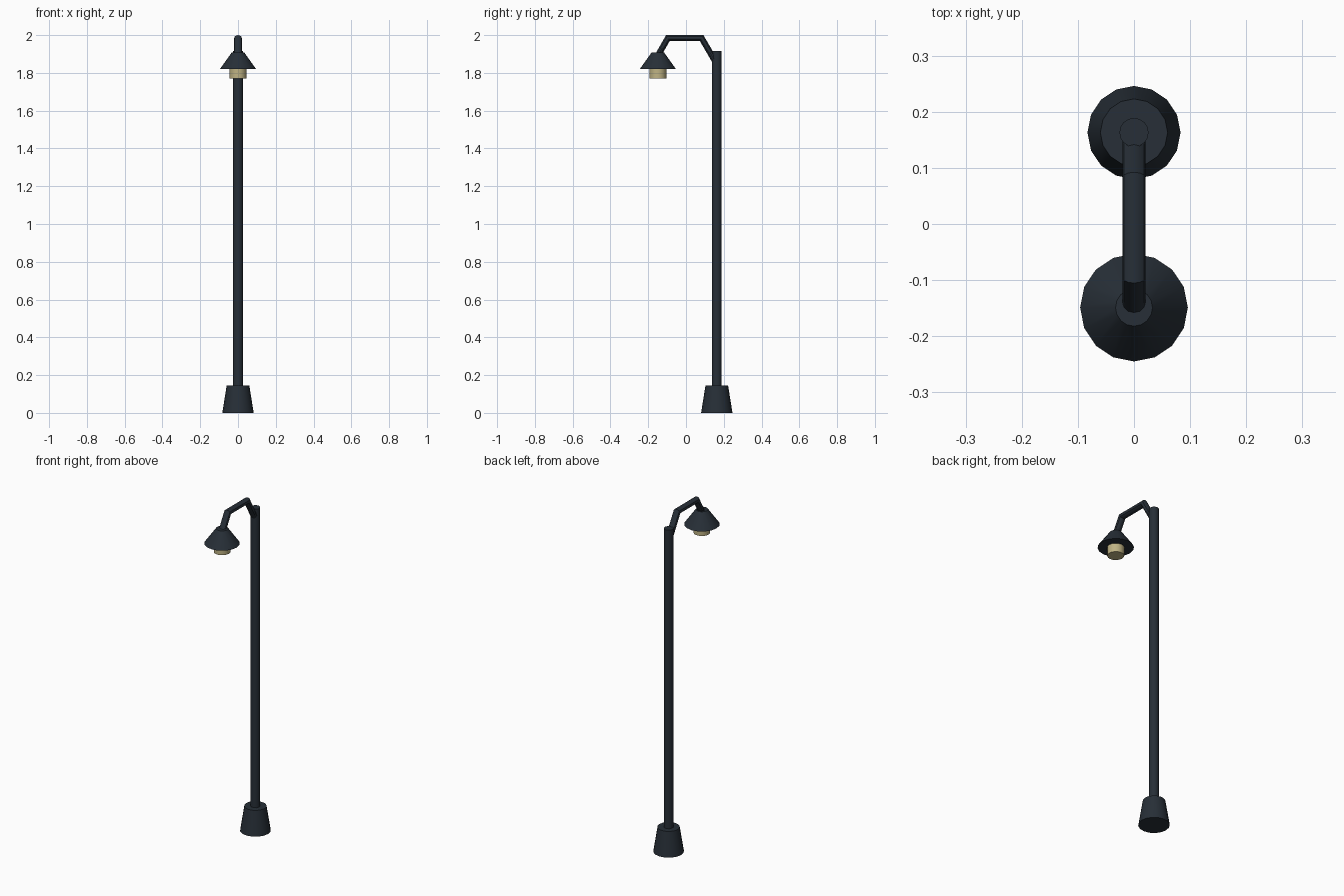
import bpy, bmesh
from math import cos, sin, pi
from mathutils import Vector

if "Cube" in bpy.data.objects:
    bpy.data.objects.remove(bpy.data.objects["Cube"])


def material(name, color):
    m = bpy.data.materials.new(name)
    m.diffuse_color = color
    m.use_nodes = True
    m.node_tree.nodes["Principled BSDF"].inputs["Base Color"].default_value = m.diffuse_color
    return m


metal = material("dark_metal", (0.02, 0.028, 0.038, 1))
glow = material("warm_glass", (0.52, 0.45, 0.23, 1))


def finish(obj, name, mat):
    obj.name = name
    obj.data.materials.append(mat)
    bpy.ops.object.select_all(action='DESELECT')
    obj.select_set(True)
    bpy.context.view_layer.objects.active = obj
    bpy.ops.object.shade_smooth_by_angle(angle=0.55)


def frustum(name, y, z0, z1, r0, r1, mat, sides=16):
    bpy.ops.mesh.primitive_cone_add(vertices=sides, radius1=r0, radius2=r1,
                                    depth=z1 - z0, location=(0, y, (z0 + z1) / 2))
    finish(bpy.context.object, name, mat)


def tube(name, path, half_width, half_thick, mat, sides=12):
    # mitred sweep of an oval along a path in the yz plane
    pts = [Vector((0, y, z)) for y, z in path]
    dirs = [(b - a).normalized() for a, b in zip(pts, pts[1:])]
    dirs_in, dirs_out = [dirs[0]] + dirs, dirs + [dirs[-1]]
    bm = bmesh.new()
    rings = []
    for p, d0, d1 in zip(pts, dirs_in, dirs_out):
        t = (d0 + d1).normalized()
        n = Vector((1, 0, 0)).cross(t) / t.dot(d0)
        rings.append([bm.verts.new(p + Vector((half_width * cos(a), 0, 0)) + n * half_thick * sin(a))
                      for a in (2 * pi * i / sides for i in range(sides))])
    for r, s in zip(rings, rings[1:]):
        for i in range(sides):
            j = (i + 1) % sides
            bm.faces.new((r[i], r[j], s[j], s[i]))
    bm.faces.new(rings[0])
    bm.faces.new(rings[-1])
    bmesh.ops.recalc_face_normals(bm, faces=bm.faces)
    me = bpy.data.meshes.new(name)
    bm.to_mesh(me)
    bm.free()
    obj = bpy.data.objects.new(name, me)
    bpy.context.collection.objects.link(obj)
    finish(obj, name, mat)


POLE_Y, LAMP_Y = 0.163, -0.149

# foot and post
frustum("base", POLE_Y, 0, 0.145, 0.083, 0.06, metal)
frustum("pole", POLE_Y, 0.14, 1.915, 0.026, 0.026, metal)

# bent arm over to the lamp
tube("arm", [(0.155, 1.86), (0.083, 1.984), (-0.096, 1.984), (-0.147, 1.895)],
     0.0205, 0.016, metal)

# lamp head
frustum("lamp_shade", LAMP_Y, 1.82, 1.908, 0.096, 0.033, metal)
frustum("lamp_bulb", LAMP_Y, 1.77, 1.825, 0.045, 0.045, glow)
